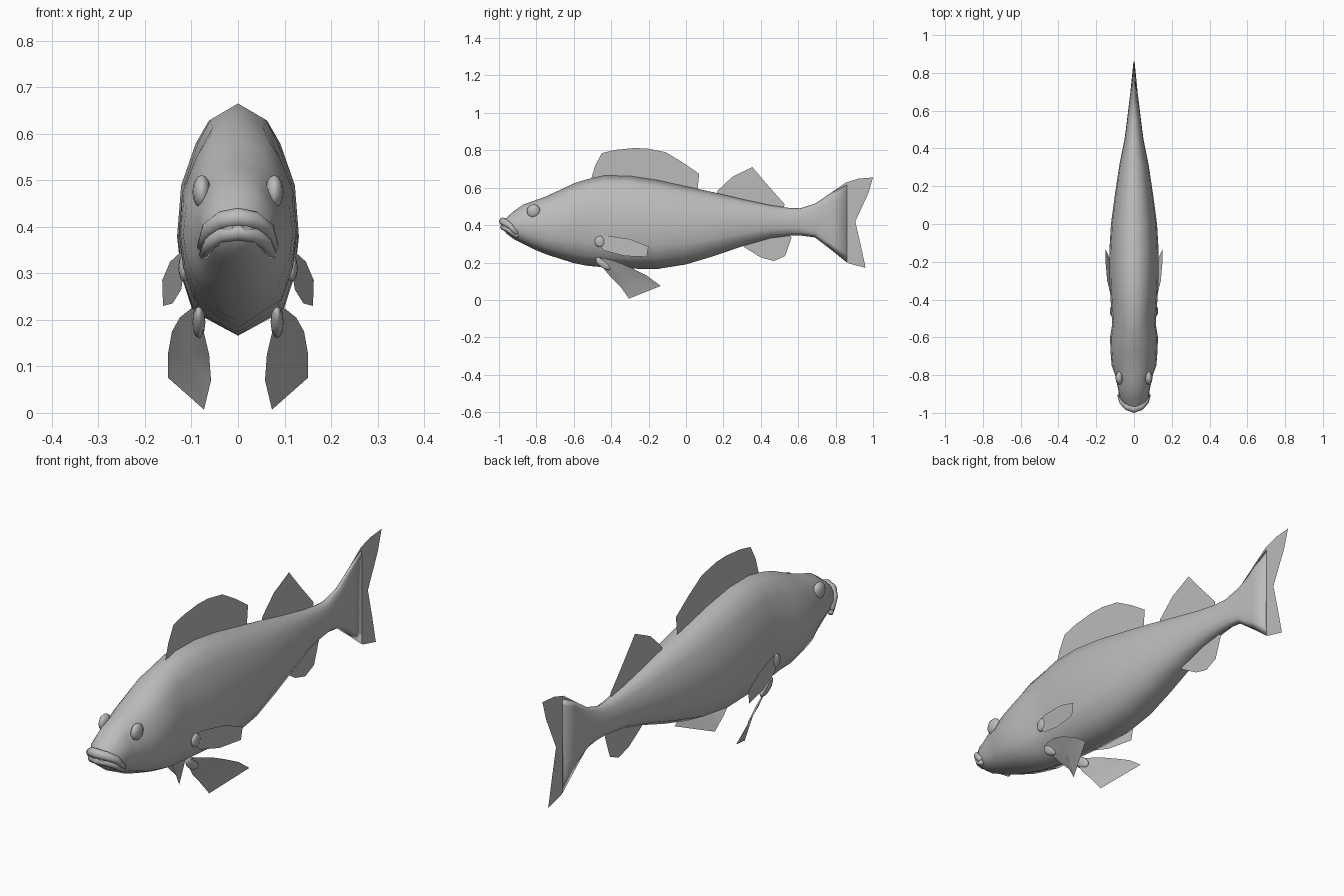
import bpy, bmesh, math
from mathutils import Vector

if "Cube" in bpy.data.objects:
    bpy.data.objects.remove(bpy.data.objects["Cube"])

grey = bpy.data.materials.new("fish_grey")
grey.diffuse_color = (0.5, 0.5, 0.5, 1)
grey.use_nodes = True
grey.node_tree.nodes["Principled BSDF"].inputs["Base Color"].default_value = grey.diffuse_color


def make(name, verts, faces, smooth=False):
    """Mesh object with outward normals."""
    me = bpy.data.meshes.new(name)
    me.from_pydata(verts, [], faces)
    bm = bmesh.new()
    bm.from_mesh(me)
    bmesh.ops.recalc_face_normals(bm, faces=bm.faces)
    bm.to_mesh(me)
    bm.free()
    me.materials.append(grey)
    ob = bpy.data.objects.new(name, me)
    bpy.context.collection.objects.link(ob)
    for p in me.polygons:
        p.use_smooth = smooth
    return ob


def loft(name, rings):
    """Skin closed rings of equal length and cap both ends."""
    n = len(rings[0])
    verts = [v for r in rings for v in r]
    faces = [(i * n + j, i * n + (j + 1) % n, (i + 1) * n + (j + 1) % n, (i + 1) * n + j)
             for i in range(len(rings) - 1) for j in range(n)]
    faces += [tuple(range(n)), tuple(range(len(verts) - n, len(verts)))]
    return make(name, verts, faces, True)


def ellipsoid(name, centre, size, tilt=0):
    """Smooth small bulge."""
    bpy.ops.mesh.primitive_uv_sphere_add(segments=12, ring_count=8, radius=1,
                                         location=centre, rotation=(tilt, 0, 0))
    ob = bpy.context.object
    ob.name = name
    ob.scale = size
    ob.data.materials.append(grey)
    bpy.ops.object.shade_smooth()


def midline_fin(name, outline):
    make(name, [(0, y, z) for y, z in outline], [tuple(range(len(outline)))])


# Body: y, bottom z, top z, half width
stations = [
    (-.985, .385, .425, .02), (-.96, .355, .44, .052), (-.92, .325, .475, .076),
    (-.87, .30, .51, .085), (-.80, .265, .535, .10), (-.75, .245, .553, .118),
    (-.68, .222, .585, .124), (-.60, .197, .623, .127), (-.53, .183, .645, .115),
    (-.435, .174, .665, .122), (-.30, .167, .663, .13), (-.15, .166, .64, .131),
    (0, .19, .607, .122), (.15, .235, .575, .102), (.31, .29, .537, .078),
    (.45, .33, .507, .05), (.55, .343, .492, .037), (.61, .345, .49, .03),
    (.69, .334, .515, .02), (.78, .265, .575, .011), (.86, .20, .615, .003)]
# Half cross-section: width fraction, height fraction
half = [(0, 1), (.48, .93), (.70, .83), (.94, .65), (1, .45), (.93, .27), (.74, .11), (0, 0)]
section = half + [(-w, h) for w, h in half[-2:0:-1]]
loft("body", [[(w * f, y, lo + (hi - lo) * h) for f, h in section]
              for y, lo, hi, w in stations])

# Lips: tapered arched tubes round the snout
def lip(name, path, radii):
    pts = [Vector((-x, y, z)) for x, y, z in path[:0:-1]] + [Vector(p) for p in path]
    rad = radii[:0:-1] + radii
    rings = []
    for i, p in enumerate(pts):
        t = (pts[min(i + 1, len(pts) - 1)] - pts[max(i - 1, 0)]).normalized()
        a = t.cross(Vector((0, 0, 1))).normalized()
        b = a.cross(t)
        rings.append([p + rad[i] * (a * math.cos(k * math.pi / 4) + b * math.sin(k * math.pi / 4))
                      for k in range(8)])
    loft(name, rings)

lip("upper_lip", [(0, -.979, .42), (.035, -.967, .414), (.062, -.94, .395), (.078, -.905, .355)],
    [.021, .02, .017, .011])
lip("lower_lip", [(0, -.975, .39), (.033, -.96, .384), (.058, -.935, .367), (.075, -.90, .338)],
    [.019, .018, .016, .01])

# Fins along the midline
midline_fin("tail_fin", [(.66, .47), (.69, .514), (.79, .583), (.855, .628), (.92, .648), (1, .655),
                         (.975, .57), (.905, .42), (.935, .29), (.96, .172), (.87, .195),
                         (.79, .26), (.69, .335), (.66, .37)])
midline_fin("front_dorsal_fin", [(-.505, .62), (-.505, .655), (-.485, .72), (-.45, .785), (-.38, .802),
                                 (-.28, .812), (-.21, .81), (-.11, .79), (-.02, .737),
                                 (.07, .675), (.06, .57), (-.25, .62)])
midline_fin("rear_dorsal_fin", [(.16, .55), (.17, .585), (.25, .66), (.355, .71), (.44, .61),
                                (.527, .512), (.52, .48), (.34, .51)])
midline_fin("anal_fin", [(.29, .32), (.31, .283), (.40, .227), (.47, .208), (.53, .235),
                         (.565, .335), (.54, .36), (.42, .345)])

# Paired fins, eyes and fin roots on both sides
pectoral = [(-.48, .31), (-.47, .335), (-.43, .345), (-.30, .325), (-.20, .285),
            (-.21, .23), (-.33, .235), (-.44, .265)]
pelvic = [(.085, -.48, .22), (.10, -.445, .225), (.125, -.37, .205), (.142, -.30, .175),
          (.15, -.21, .13), (.15, -.135, .075), (.073, -.305, .007),
          (.058, -.35, .07), (.062, -.405, .125), (.075, -.45, .18)]
for s, side in ((1, "right"), (-1, "left")):
    make(side + "_pectoral_fin", [(s * (.117 + (y + .47) * .17), y, z) for y, z in pectoral],
         [tuple(range(len(pectoral)))])
    # Pelvic fin fans out from a ridge between root and tip
    n = len(pelvic)
    verts = [(s * x, y, z) for x, y, z in pelvic] + [(s * .105, -.32, .125)]
    make(side + "_pelvic_fin", verts, [(i, (i + 1) % n, n) for i in range(n)], True)
    ellipsoid(side + "_pectoral_root", (s * .116, -.46, .312), (.012, .028, .03))
    ellipsoid(side + "_pelvic_root", (s * .084, -.44, .195), (.014, .05, .024), -.6)
    ellipsoid(side + "_eye", (s * .078, -.815, .475), (.02, .036, .036))
